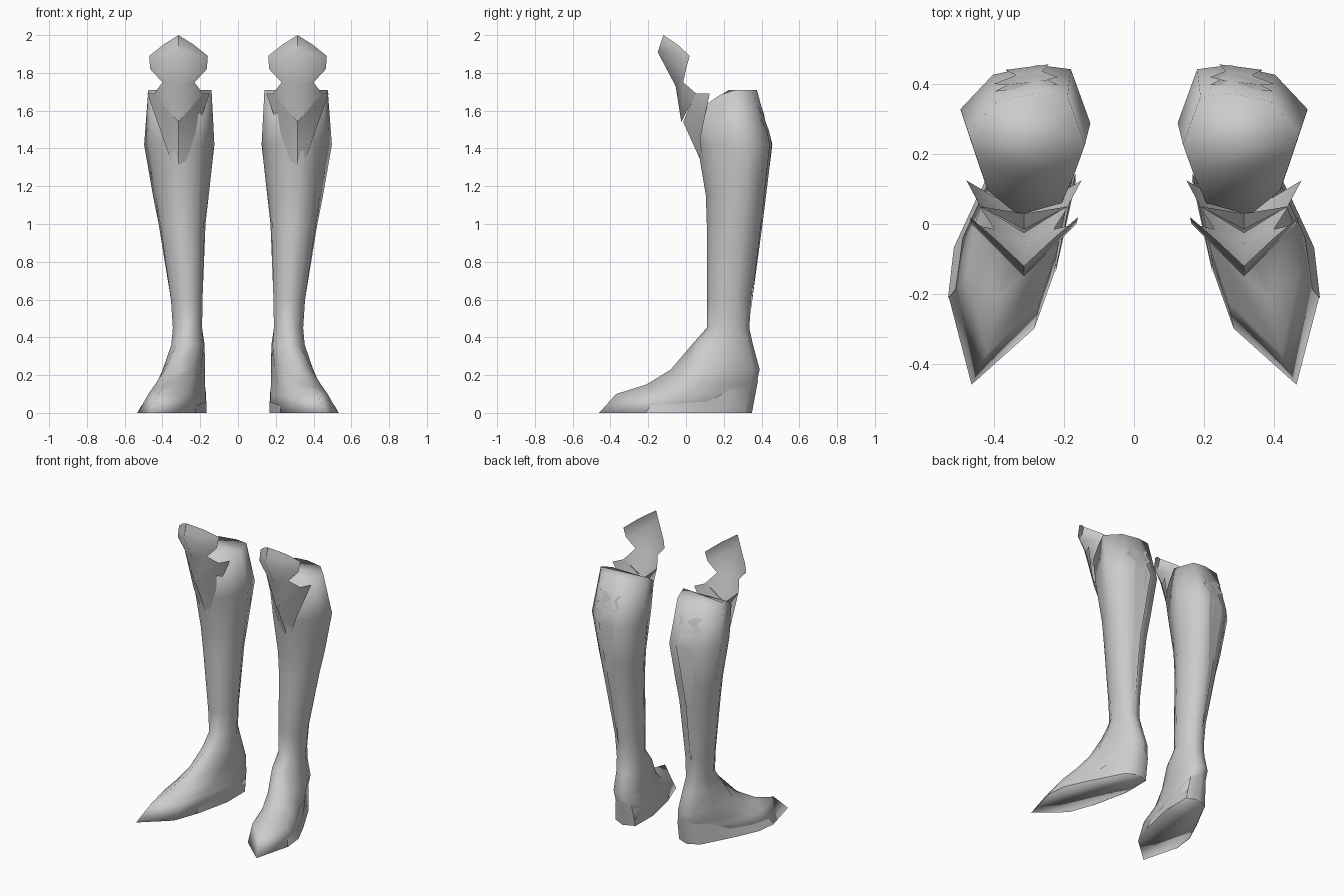
import bpy, bmesh, math

if "Cube" in bpy.data.objects:
    bpy.data.objects.remove(bpy.data.objects["Cube"])

metal = bpy.data.materials.new("grey_metal")
metal.diffuse_color = (0.6, 0.6, 0.6, 1)
metal.use_nodes = True
metal.node_tree.nodes["Principled BSDF"].inputs["Base Color"].default_value = metal.diffuse_color

N = 10
# normalised outlines: index 0 is the front, then round the inner side
ROUND = [(0.5 - 0.5 * math.sin(i * math.tau / N) / math.cos(math.radians(18)),
          0.5 - 0.5 * math.cos(i * math.tau / N)) for i in range(N)]
SOLE = [(0.82, 0), (0.32, 0.2), (0.16, 0.4), (0.0, 0.72), (0.0, 0.96),
        (0.22, 1.0), (0.44, 0.95), (0.75, 0.68), (0.95, 0.49), (1.0, 0.31)]
CALF = [(0.57, 0), (0.2, 0.1), (0.09, 0.34), (0.0, 0.58), (0.15, 0.97),
        (0.4, 1.0), (0.75, 0.93), (1.0, 0.68), (0.92, 0.45), (0.83, 0.2)]

# z, x min, x max, y min, y max, share of the sole (+) or calf (-) outline
RINGS = [(0.00, 0.17, 0.53, -0.46, 0.345, 1), (0.10, 0.172, 0.475, -0.37, 0.362, 1),
         (0.15, 0.174, 0.445, -0.21, 0.372, 0.9), (0.23, 0.174, 0.405, -0.08, 0.39, 0.6),
         (0.36, 0.177, 0.355, 0.03, 0.355, 0.2), (0.45, 0.19, 0.345, 0.11, 0.335, 0),
         (0.60, 0.188, 0.355, 0.11, 0.345, 0), (1.00, 0.172, 0.42, 0.11, 0.40, -0.4),
         (1.15, 0.155, 0.45, 0.105, 0.42, -0.7), (1.42, 0.125, 0.497, 0.06, 0.455, -1),
         (1.71, 0.14, 0.475, 0.025, 0.375, -1)]


def ring_at(z):
    """Interpolated ring points at a height."""
    for a, b in zip(RINGS, RINGS[1:]):
        if z <= b[0]:
            f = (z - a[0]) / (b[0] - a[0])
            break

    def points(r):
        _, x0, x1, y0, y1, w = r
        target, w = (SOLE, w) if w > 0 else (CALF, -w)
        return [(x0 + (x1 - x0) * (p[0] + (q[0] - p[0]) * w),
                 y0 + (y1 - y0) * (p[1] + (q[1] - p[1]) * w))
                for p, q in zip(ROUND, target)]
    return [(p[0] + (q[0] - p[0]) * f, p[1] + (q[1] - p[1]) * f)
            for p, q in zip(points(a), points(b))]


def surface(z, t, lift):
    """Point on the boot at height z and ring position t, lifted outward."""
    ring = ring_at(z)
    i, f = int(math.floor(t)), t - math.floor(t)
    p, q = ring[i % N], ring[(i + 1) % N]
    x, y = p[0] + (q[0] - p[0]) * f, p[1] + (q[1] - p[1]) * f
    cx, cy = sum(c[0] for c in ring) / N, sum(c[1] for c in ring) / N
    d = math.hypot(x - cx, y - cy)
    return (x + (x - cx) / d * lift, y + (y - cy) / d * lift, z)


def make(name, verts, faces, angle=50):
    """Mesh for one leg, mirrored to the other."""
    bm = bmesh.new()
    vs = [bm.verts.new(v) for v in verts]
    for f in faces:
        bm.faces.new([vs[i] for i in f])
    bmesh.ops.recalc_face_normals(bm, faces=bm.faces)
    # open plates face forward or outward
    mesh = bpy.data.meshes.new(name)
    bm.to_mesh(mesh)
    bm.free()
    mesh.materials.append(metal)
    ob = bpy.data.objects.new(name, mesh)
    bpy.context.collection.objects.link(ob)
    bpy.context.view_layer.objects.active = ob
    ob.select_set(True)
    bpy.ops.object.shade_smooth_by_angle(angle=math.radians(angle))
    ob.select_set(False)
    ob.modifiers.new("other_leg", 'MIRROR').use_mirror_merge = False
    return ob


def strip(name, columns, rows, lift=0.006):
    """Thin plate hugging the boot; rows(c, r) gives (z, t) at each side."""
    verts = [surface(*rows(c, r), lift) for c in columns for r in (0, 1)]
    faces = [(2 * i, 2 * i + 1, 2 * i + 3, 2 * i + 2) for i in range(len(columns) - 1)]
    return make(name, verts, faces)


# boot: shaft and foot in one skin, closed at top and sole
verts = [(x, y, r[0]) for r in RINGS for x, y in ring_at(r[0])]
# the rim dips towards the front, behind the shin plate
verts = [(x, y, z - (max(0, 0.22 - y) * 0.68 if z > 1.7 else 0)) for x, y, z in verts]
faces = [(k * N + i, k * N + (i + 1) % N, (k + 1) * N + (i + 1) % N, (k + 1) * N + i)
         for k in range(len(RINGS) - 1) for i in range(N)]
top = len(verts) - N
faces += [tuple(range(N))]
# cap in bands from front to back
faces += [(top, top + 1, top + 9)]
faces += [(top + i, top + i + 1, top + 9 - i, top + 10 - i) for i in (1, 2, 3)]
faces += [(top + 4, top + 5, top + 6)]
make("boot", verts, faces, angle=120)

# calf plate: long tapering spine with a pointed crown
calf = [(0.55, 0.05), (1.0, 0.25), (1.42, 0.5), (1.50, 0.3), (1.54, 0.8), (1.58, 0.5), (1.62, 0.8)]
strip("calf_plate", calf, lambda c, r: (c[0], 5.2 + (c[1] if r else -c[1])))

# heel band: low around the sides, rising at the back
heel = [(2.0, 0.04), (3, 0.06), (3.4, 0.12), (4, 0.15), (5, 0.18),
        (6, 0.15), (6.6, 0.12), (7, 0.06), (8, 0.05), (9, 0.04)]
strip("heel_band", heel, lambda c, r: (c[1] if r else 0.0, c[0]), 0.004)

CX = 0.315


def creased(name, ridge, side, half, angle):
    """Plate symmetric about the shin: ridge (y, z), side (half width, y, z)."""
    verts = [(CX, y, z) for y, z in ridge]
    n, m = len(ridge), len(side)
    verts += [(CX + s * w, y, z) for s in (1, -1) for w, y, z in side]
    faces = [tuple(i if i < n else i + k * m for i in (f if k else f[::-1]))
             for k in (0, 1) for f in half]
    return make(name, verts, faces, angle)


# knee guard: flared plate on a narrow neck, ending in a chevron
creased("knee_guard",
        [(-0.12, 2.0), (-0.15, 1.91), (-0.055, 1.73), (-0.025, 1.54)],
        [(0.08, -0.045, 1.95), (0.155, 0.02, 1.89), (0.15, 0.0, 1.82),
         (0.085, -0.015, 1.75), (0.13, 0.055, 1.69)],
        [(0, 1, 4), (4, 1, 5), (5, 1, 6), (6, 1, 2), (6, 2, 7), (7, 2, 3), (7, 3, 8)], 80)

# shin plate: wide chevron below the knee, folding back to the rim
creased("shin_plate", [(0.105, 1.22), (0.075, 1.34), (-0.015, 1.54), (0.03, 1.58)],
        [(0.08, 0.075, 1.45), (0.165, 0.125, 1.69), (0.125, 0.05, 1.69)],
        [(0, 1, 4), (4, 1, 2), (4, 2, 6), (4, 6, 5), (6, 2, 3)], 35)
